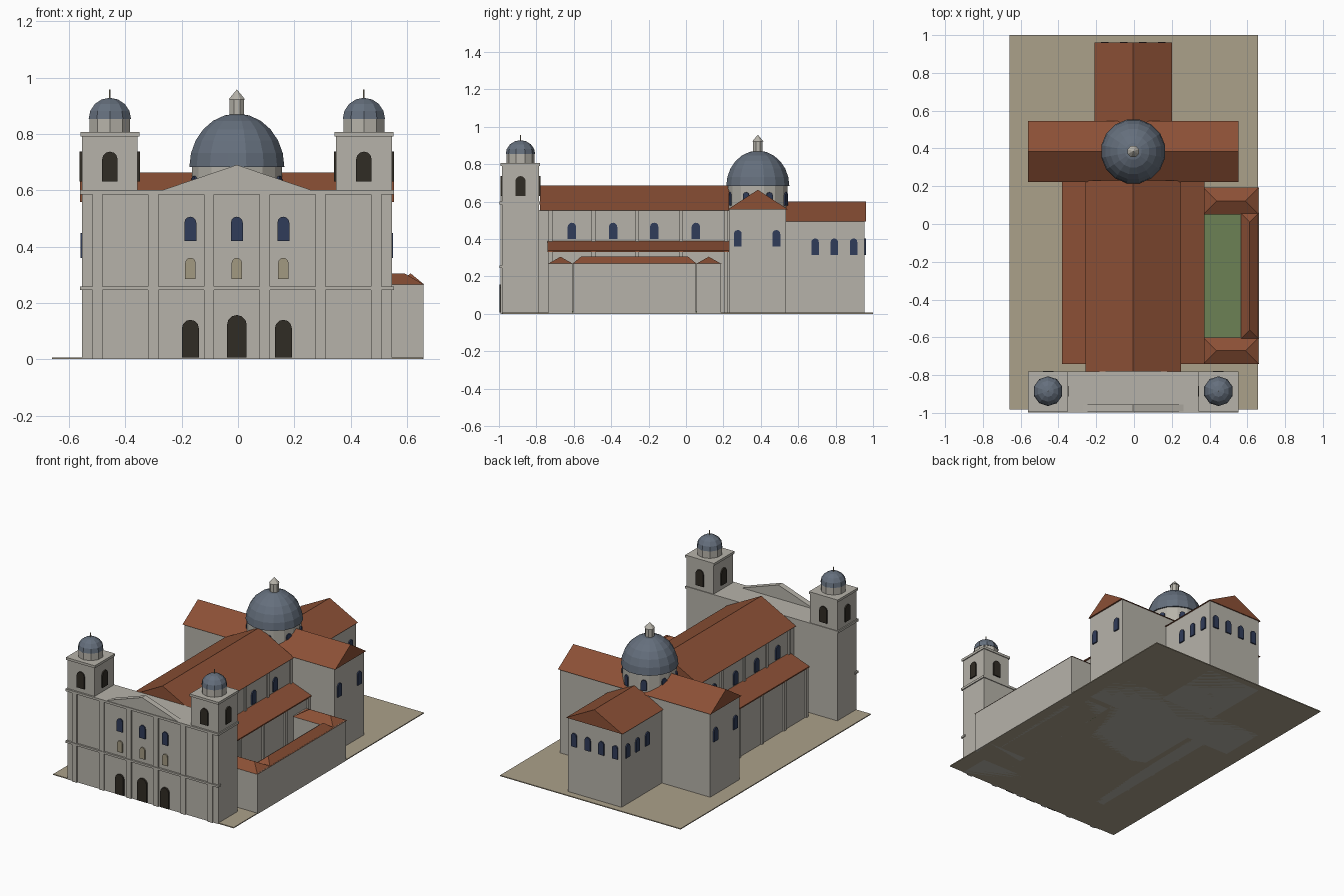
import bpy, bmesh
from math import sin, cos, pi

if "Cube" in bpy.data.objects:
    bpy.data.objects.remove(bpy.data.objects["Cube"])

CX = -0.004  # symmetry axis of the church


def material(name, r, g, b):
    m = bpy.data.materials.new(name)
    m.diffuse_color = (r, g, b, 1)
    m.use_nodes = True
    m.node_tree.nodes["Principled BSDF"].inputs["Base Color"].default_value = m.diffuse_color
    return m


STONE = material("stone", 0.47, 0.45, 0.40)
TILE = material("roof_tile", 0.26, 0.08, 0.036)
SLATE = material("slate", 0.13, 0.16, 0.205)
GLASS = material("glass", 0.03, 0.045, 0.1)
DARK = material("dark_opening", 0.03, 0.025, 0.018)
NICHE = material("niche", 0.36, 0.32, 0.22)
PAVING = material("paving", 0.41, 0.355, 0.255)
GRASS = material("grass", 0.15, 0.22, 0.09)


def mesh(name, verts, faces, mat):
    bm = bmesh.new()
    vs = [bm.verts.new((x + CX, y, z)) for x, y, z in verts]
    for f in faces:
        bm.faces.new([vs[i] for i in f])
    bmesh.ops.recalc_face_normals(bm, faces=bm.faces)
    me = bpy.data.meshes.new(name)
    bm.to_mesh(me)
    bm.free()
    me.materials.append(mat)
    ob = bpy.data.objects.new(name, me)
    bpy.context.collection.objects.link(ob)
    return ob


def loft(name, rings, mat):
    """Closed skin through rings of equal point count."""
    n = len(rings[0])
    verts = [p for r in rings for p in r]
    faces = [tuple(range(n)), tuple(range((len(rings) - 1) * n, len(rings) * n))]
    for k in range(len(rings) - 1):
        for i in range(n):
            j = (i + 1) % n
            faces.append((k * n + i, k * n + j, (k + 1) * n + j, (k + 1) * n + i))
    return mesh(name, verts, faces, mat)


def box(name, x0, x1, y0, y1, z0, z1, mat=STONE):
    ring = [(x0, y0), (x1, y0), (x1, y1), (x0, y1)]
    return loft(name, [[(x, y, z) for x, y in ring] for z in (z0, z1)], mat)


def prism(name, profile, a, b, mat, axis="y"):
    """Extrude a (u, z) profile along y or x."""
    put = (lambda u, z, t: (u, t, z)) if axis == "y" else (lambda u, z, t: (t, u, z))
    return loft(name, [[put(u, z, t) for u, z in profile] for t in (a, b)], mat)


def gable(name, c, half, z0, z1, a, b, axis="y"):
    return prism(name, [(c - half, z0), (c + half, z0), (c, z1)], a, b, TILE, axis)


def hip(name, x0, x1, y0, y1, z0, z1):
    """Hipped roof with its ridge along the longer side."""
    d = min(x1 - x0, y1 - y0) / 2
    ridge = [(x0 + d, y0 + d, z1), (x1 - d, y1 - d, z1)]
    if x1 - x0 > y1 - y0:
        faces = [(0, 1, 5, 4), (1, 2, 5), (2, 3, 4, 5), (3, 0, 4)]
    else:
        faces = [(0, 1, 4), (1, 2, 5, 4), (2, 3, 5), (3, 0, 4, 5)]
    base = [(x0, y0, z0), (x1, y0, z0), (x1, y1, z0), (x0, y1, z0)]
    mesh(name, base + ridge, faces + [(0, 1, 2, 3)], TILE)


def arch(name, x, y, w, z0, z1, nx, ny, mat, depth=0.008):
    """Round-headed panel lying on a wall that faces (nx, ny)."""
    r = w / 2
    prof = [(-r, z0), (r, z0)] + [(r * cos(pi * k / 6), z1 - r + r * sin(pi * k / 6)) for k in range(7)]
    rings = [[(x - ny * u + nx * t, y + nx * u + ny * t, z) for u, z in prof] for t in (-0.01, depth)]
    loft(name, rings, mat)


def lathe(name, x, y, profile, n, mat):
    loft(name, [[(x + r * cos(2 * pi * (i + .5) / n), y + r * sin(2 * pi * (i + .5) / n), z)
                 for i in range(n)] for r, z in profile], mat)


def dome(name, x, y, r, z0, h, n, rings):
    prof = [(max(r * cos(pi / 2 * k / rings), 0.0005), z0 + h * sin(pi / 2 * k / rings)) for k in range(rings + 1)]
    lathe(name, x, y, prof, n, SLATE)


# ground
box("ground_slab", -0.656, 0.66, -0.982, 1.0, 0, 0.006, PAVING)

# facade block with bands, pilasters, pediment
F = -0.985
box("facade_block", -0.55, 0.55, F, -0.785, 0, 0.59)
box("facade_cornice", -0.557, 0.557, F - 0.012, -0.78, 0.585, 0.6)
box("facade_band", -0.557, 0.557, F - 0.012, F + 0.02, 0.245, 0.258)
for i in range(6):
    x = -0.495 + i * 0.198
    box("facade_pilaster", x - 0.018, x + 0.018, F - 0.008, F + 0.01, 0, 0.585)
prism("pediment", [(-0.265, 0.6), (0.265, 0.6), (0, 0.69)], F - 0.008, -0.955, STONE)
for x in (-0.165, 0, 0.165):
    arch("facade_window", x, F, 0.042, 0.42, 0.506, 0, -1, GLASS)
    arch("facade_niche", x, F, 0.037, 0.285, 0.36, 0, -1, NICHE)
    mid = x == 0
    arch("facade_door", x, F, 0.07 if mid else 0.06, 0.006, 0.157 if mid else 0.14, 0, -1, DARK, 0.012)

# bell towers
for s in (-1, 1):
    x, y = s * 0.451, -0.885
    box("tower", x - 0.099, x + 0.099, y - 0.1, y + 0.1, 0.59, 0.795)
    box("tower_cornice", x - 0.105, x + 0.105, y - 0.107, y + 0.105, 0.79, 0.806)
    for nx, ny in ((1, 0), (-1, 0), (0, 1), (0, -1)):
        arch("bell_opening", x + nx * 0.099, y + ny * 0.1, 0.055, 0.63, 0.737, nx, ny, DARK)
    lathe("tower_drum", x, y, [(0.076, 0.8), (0.076, 0.855)], 10, STONE)
    dome("tower_dome", x, y, 0.079, 0.853, 0.075, 10, 4)
    lathe("tower_finial", x, y, [(0.003, 0.92), (0.003, 0.957)], 6, NICHE)

# nave and side aisles
box("nave", -0.235, 0.235, -0.785, 0.24, 0, 0.555)
gable("nave_roof", 0, 0.252, 0.553, 0.685, -0.78, 0.23)
for s in (-1, 1):
    box("aisle", *sorted((s * 0.22, s * 0.365)), -0.735, 0.24, 0, 0.335)
    prism("aisle_roof", [(s * 0.23, 0.33), (s * 0.378, 0.33), (s * 0.378, 0.338), (s * 0.23, 0.392)], -0.74, 0.23, TILE)
    for y in (-0.725, -0.495, -0.26, -0.025, 0.215):
        box("nave_pilaster", *sorted((s * 0.23, s * 0.245)), y - 0.01, y + 0.01, 0.35, 0.553)
        box("aisle_pilaster", *sorted((s * 0.36, s * 0.374)), y - 0.01, y + 0.01, 0, 0.332)
    for y in (-0.61, -0.39, -0.17, 0.053):
        arch("nave_window", s * 0.235, y, 0.045, 0.4, 0.487, s, 0, GLASS)

# transept
box("transept", -0.547, 0.547, 0.23, 0.535, 0, 0.56)
gable("transept_roof", 0.384, 0.161, 0.558, 0.663, -0.557, 0.557, "x")
for s in (-1, 1):
    for y in (0.277, 0.483):
        arch("transept_window", s * 0.547, y, 0.042, 0.36, 0.448, s, 0, GLASS)

# choir
box("choir", -0.195, 0.195, 0.5, 0.955, 0, 0.495)
gable("choir_roof", 0, 0.206, 0.493, 0.6, 0.535, 0.962)
for x in (-0.15, -0.05, 0.05, 0.15):
    arch("choir_back_window", x, 0.955, 0.04, 0.315, 0.403, 0, 1, GLASS)
for s in (-1, 1):
    for y in (0.69, 0.793, 0.896):
        arch("choir_side_window", s * 0.195, y, 0.04, 0.315, 0.403, s, 0, GLASS)

# crossing drum, dome and lantern
DY = 0.384
lathe("drum", 0, DY, [(0.163, 0.5), (0.163, 0.685)], 16, STONE)
for k in range(8):
    a = pi / 8 + k * pi / 4
    arch("drum_window", 0.16 * cos(a), DY + 0.16 * sin(a), 0.035, 0.58, 0.65, cos(a), sin(a), GLASS)
dome("main_dome", 0, DY, 0.172, 0.682, 0.19, 16, 6)
lathe("lantern", 0, DY, [(0.028, 0.86), (0.028, 0.925)], 8, STONE)
lathe("lantern_cap", 0, DY, [(0.032, 0.922), (0.0005, 0.957)], 8, STONE)

# cloister on the right side
box("cloister_lawn", 0.36, 0.58, -0.61, 0.06, 0, 0.014, GRASS)
wings = (("front", 0.37, 0.662, -0.742, -0.6), ("outer", 0.568, 0.662, -0.61, 0.06), ("back", 0.37, 0.662, 0.05, 0.193))
for n, x0, x1, y0, y1 in wings:
    g = 0.006
    box("cloister_wall_" + n, x0, x1, y0 + g, y1 - g, 0, 0.268)
    hip("cloister_roof_" + n, x0, x1 + 0.003, y0, y1, 0.265, 0.305)
